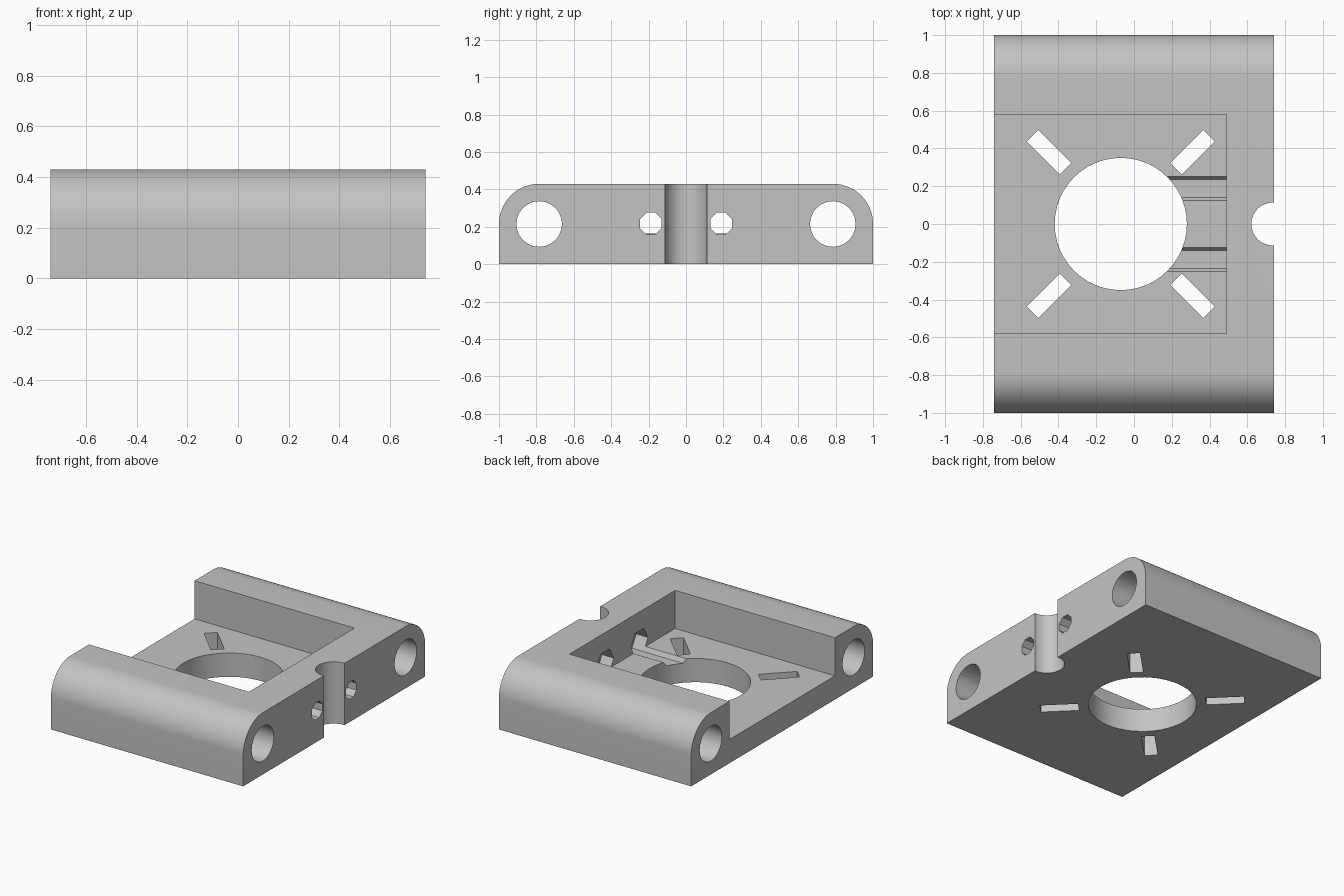
import bpy
import bmesh
from math import sin, cos, pi, radians
from mathutils import Matrix, Vector

cube = bpy.data.objects.get("Cube")
if cube:
    bpy.data.objects.remove(cube, do_unlink=True)

HEIGHT, HALF_X, FLOOR = 0.43, 0.74, 0.165
BORE_Y, BORE_Z = 0.785, 0.215
HOLE_X = -0.07

grey = bpy.data.materials.new("plain grey")
grey.use_nodes = True
colour = (0.55, 0.55, 0.55, 1)
grey.diffuse_color = colour
grey.node_tree.nodes["Principled BSDF"].inputs["Base Color"].default_value = colour


def arc(cx, cy, r, start, end, steps):
    angles = [radians(start + (end - start) * i / steps) for i in range(steps + 1)]
    return [(cx + r * cos(a), cy + r * sin(a)) for a in angles]


def polygon(cx, cy, r, sides, phase=0):
    return arc(cx, cy, r, phase, phase + 360, sides)[:-1]


def box(x0, x1, y0, y1):
    return [(x0, y0), (x1, y0), (x1, y1), (x0, y1)]


def prism(name, outline, axis, low, high):
    """Extrude an outline in (y, z) along x, or in (x, y) along z."""
    bm = bmesh.new()
    place = (lambda p: (low, *p)) if axis == "x" else (lambda p: (*p, low))
    face = bm.faces.new([bm.verts.new(place(p)) for p in outline])
    top = bmesh.ops.extrude_face_region(bm, geom=[face])
    shift = Vector((high - low, 0, 0) if axis == "x" else (0, 0, high - low))
    moved = [v for v in top["geom"] if isinstance(v, bmesh.types.BMVert)]
    bmesh.ops.translate(bm, verts=moved, vec=shift)
    bmesh.ops.recalc_face_normals(bm, faces=bm.faces)
    mesh = bpy.data.meshes.new(name)
    bm.to_mesh(mesh)
    bm.free()
    mesh.materials.append(grey)
    obj = bpy.data.objects.new(name, mesh)
    bpy.context.collection.objects.link(obj)
    return obj


# Block with two rounded upper edges, concentric with the rod bores
radius = 1 - BORE_Y
profile = [(-1, 0), (1, 0)]
profile += arc(BORE_Y, BORE_Z, radius, 0, 90, 16)
profile += arc(-BORE_Y, BORE_Z, radius, 90, 180, 16)
body = prism("carriage_body", profile, "x", -HALF_X, HALF_X)

# Open pocket, central hole and half-round notch
cutters = [
    prism("pocket_cutter", box(-1, 0.49, -0.58, 0.58), "z", FLOOR, 1),
    prism("central_hole_cutter", polygon(HOLE_X, 0, 0.35, 48), "z", -0.2, 0.3),
    prism("notch_cutter", polygon(0.735, 0, 0.114, 32), "z", -0.2, 1),
]

# Rod bores, bolt holes and hexagonal nut traps on each side
for side in (-1, 1):
    bolt_y = 0.188 * side
    cutters += [
        prism("rod_bore_cutter", polygon(BORE_Y * side, BORE_Z, 0.122, 24), "x", -1, 1),
        prism("bolt_hole_cutter", polygon(bolt_y, 0.217, 0.063, 8, 22.5), "x", 0.5, 1),
        prism("nut_trap_cutter", polygon(bolt_y, 0.217, 0.094, 6), "x", 0.1, 0.58),
    ]

# Four diagonal slots around the central hole
for i in range(4):
    slot = prism("slot_cutter", box(0.413, 0.661, -0.0425, 0.0425), "z", -0.2, 0.3)
    slot.data.transform(Matrix.Translation((HOLE_X, 0, 0)) @ Matrix.Rotation(pi / 4 + i * pi / 2, 4, "Z"))
    cutters.append(slot)

# Cut everything out of the block
bpy.ops.object.select_all(action="DESELECT")
bpy.context.view_layer.objects.active = body
body.select_set(True)
for cutter in cutters:
    cutter.hide_render = True
    cut = body.modifiers.new(cutter.name, "BOOLEAN")
    cut.operation = "DIFFERENCE"
    cut.solver = "EXACT"
    cut.object = cutter
    bpy.ops.object.modifier_apply(modifier=cut.name)
    bpy.data.objects.remove(cutter, do_unlink=True)

bpy.ops.object.shade_smooth_by_angle(angle=radians(30))
